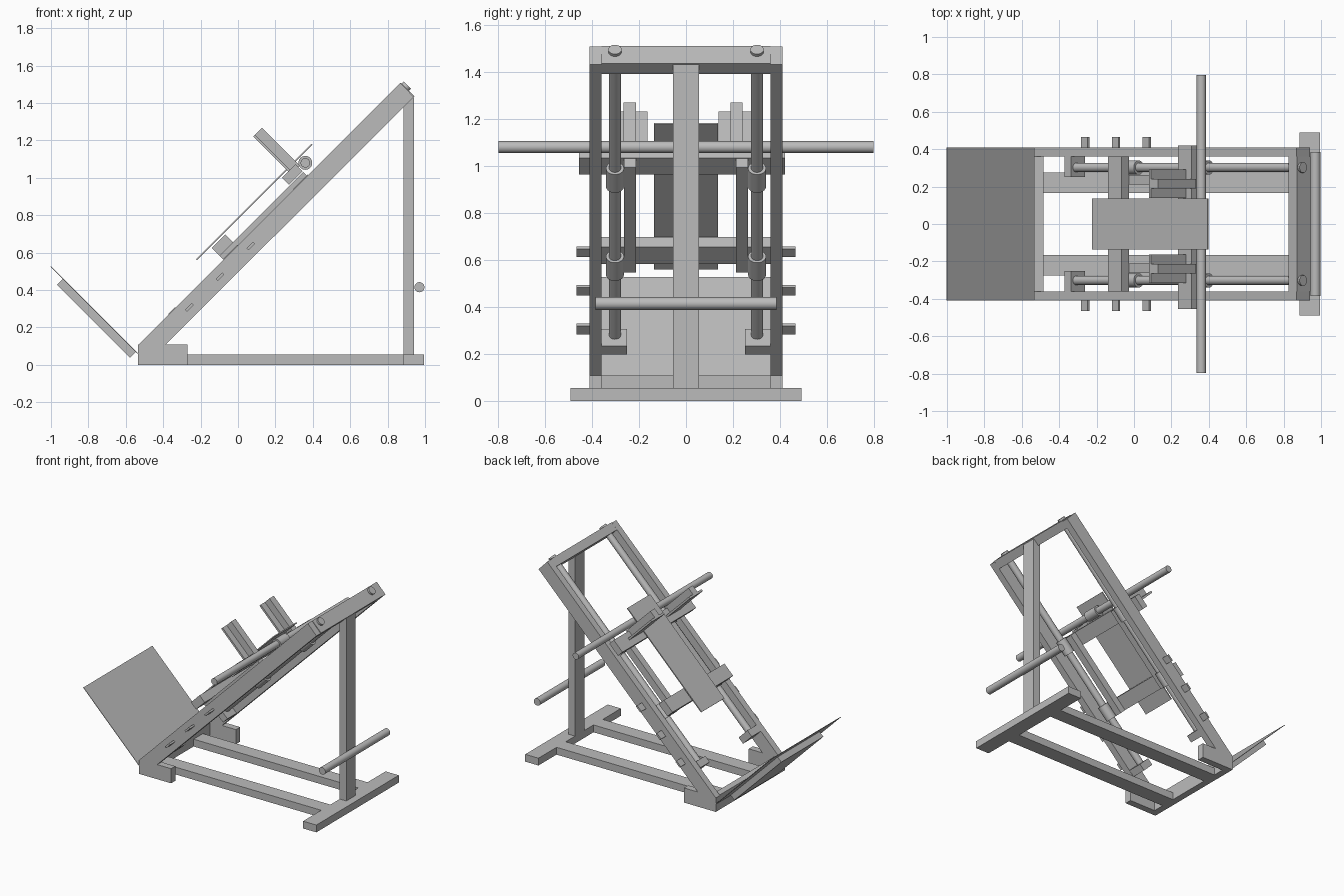
import bpy, bmesh, math
from mathutils import Matrix, Vector

cube = bpy.data.objects.get("Cube")
if cube:
    bpy.data.objects.remove(cube, do_unlink=True)

steel = bpy.data.materials.new("grey_steel")
steel.use_nodes = True
steel.diffuse_color = (0.5, 0.5, 0.5, 1)
steel.node_tree.nodes["Principled BSDF"].inputs["Base Color"].default_value = (0.5, 0.5, 0.5, 1)

# Sloped frame: local x runs up the rails, local z points out of them
SLOPE = Matrix.Rotation(-math.pi / 4, 4, 'Y')
FLAT = Matrix.Identity(4)


def finish(name, bm, matrix=FLAT):
    bmesh.ops.transform(bm, matrix=matrix, verts=bm.verts)
    bmesh.ops.recalc_face_normals(bm, faces=bm.faces)
    mesh = bpy.data.meshes.new(name)
    bm.to_mesh(mesh)
    bm.free()
    mesh.materials.append(steel)
    obj = bpy.data.objects.new(name, mesh)
    bpy.context.collection.objects.link(obj)
    return obj


def box(name, x, y, z, matrix=FLAT):
    """Block given by its (low, high) range on each axis."""
    bm = bmesh.new()
    bmesh.ops.create_cube(bm, size=1)
    for v in bm.verts:
        v.co = [r[0] + (r[1] - r[0]) * (c + 0.5) for r, c in zip((x, y, z), v.co)]
    return finish(name, bm, matrix)


def rod(name, start, end, radius, matrix=FLAT):
    """Round bar between two points, smooth around its side."""
    a, b = Vector(start), Vector(end)
    bm = bmesh.new()
    bmesh.ops.create_cone(bm, cap_ends=True, segments=32, radius1=radius,
                          radius2=radius, depth=(b - a).length)
    for f in bm.faces:
        f.smooth = len(f.verts) == 4
    for e in bm.edges:
        e.smooth = all(f.smooth for f in e.link_faces)
    turn = (b - a).to_track_quat('Z', 'Y').to_matrix().to_4x4()
    return finish(name, bm, matrix @ Matrix.Translation((a + b) / 2) @ turn)


def span(side, low, high):
    return tuple(sorted((side * low, side * high)))


# Base: rear T foot, floor beams, front cross beam, upright and its handle
box("rear_foot", (0.885, 0.995), (-0.49, 0.49), (0, 0.055))
box("front_cross_beam", (-0.535, -0.485), (-0.36, 0.36), (0, 0.11))
box("upright", (0.885, 0.94), (-0.055, 0.055), (0.055, 1.43))
rod("rear_handle", (0.97, -0.385, 0.415), (0.97, 0.385, 0.415), 0.027)

# Side rail with its foot, drawn as one profile
RAIL = [(-0.535, 0), (-0.27, 0), (-0.27, 0.11), (-0.385, 0.11),
        (0.94, 1.432), (0.868, 1.507), (-0.535, 0.105)]

for side, label in ((1, "back"), (-1, "front")):
    box(label + "_floor_beam", (-0.485, 0.885), span(side, 0.165, 0.275), (0, 0.055))

    bm = bmesh.new()
    face = bm.faces.new([bm.verts.new((x, side * 0.36, z)) for x, z in RAIL])
    moved = bmesh.ops.extrude_face_region(bm, geom=[face])["geom"]
    bmesh.ops.translate(bm, vec=(0, side * 0.05, 0),
                        verts=[g for g in moved if isinstance(g, bmesh.types.BMVert)])
    finish(label + "_rail", bm)

    # Guide rod, lower bracket, end bolt and sliding sleeves
    y = side * 0.302
    rod(label + "_guide_rod", (-0.04, y, 0.417), (1.63, y, 0.417), 0.025, SLOPE)
    rod(label + "_end_bolt", (1.675, y, 0.417), (1.697, y, 0.417), 0.028, SLOPE)
    box(label + "_rod_bracket", (-0.072, -0.02), span(side, 0.25, 0.36), (0.352, 0.455), SLOPE)
    for part, u in (("lower", 0.343), ("upper", 0.873)):
        rod(f"{label}_{part}_sleeve", (u, y, 0.417), (u + 0.11, y, 0.417), 0.038, SLOPE)

    # Safety pegs on the outside of the rail
    for i in range(3):
        u = 0.008 + i * 0.232
        box(f"{label}_safety_peg_{i + 1}", (u, u + 0.05), span(side, 0.4, 0.466),
            (0.394, 0.408), SLOPE)

    # Carriage side bar and shoulder pad with its spine
    box(label + "_carriage_bar", (0.343, 0.975), span(side, 0.212, 0.263), (0.43, 0.483), SLOPE)
    mid = side * 0.227 - 0.012
    box(label + "_shoulder_pad", (0.92, 0.935), (mid - 0.076, mid + 0.076), (0.541, 0.806), SLOPE)
    box(label + "_pad_spine", (0.935, 0.988), (mid - 0.026, mid + 0.026), (0.52, 0.806), SLOPE)

# Top of the frame
box("top_cross_beam", (1.62, 1.683), (-0.36, 0.36), (0.348, 0.451), SLOPE)

# Carriage
box("lower_carriage_beam", (0.343, 0.445), (-0.36, 0.36), (0.481, 0.541), SLOPE)
box("upper_carriage_beam", (0.873, 0.975), (-0.455, 0.42), (0.488, 0.541), SLOPE)
box("back_rest", (0.24, 1.113), (-0.135, 0.135), (0.55, 0.558), SLOPE)
rod("weight_bar", (0.36, -0.797, 1.08), (0.36, 0.797, 1.08), 0.025)
rod("weight_bar_collar", (0.36, -0.055, 1.08), (0.36, 0.055, 1.08), 0.037)

# Foot plate: thin sheet on a thicker backing
box("foot_plate", (-0.338, -0.334), (-0.41, 0.41), (0.422, 1.079), SLOPE)
box("foot_plate_backing", (-0.381, -0.338), (-0.25, 0.25), (0.435, 0.988), SLOPE)
